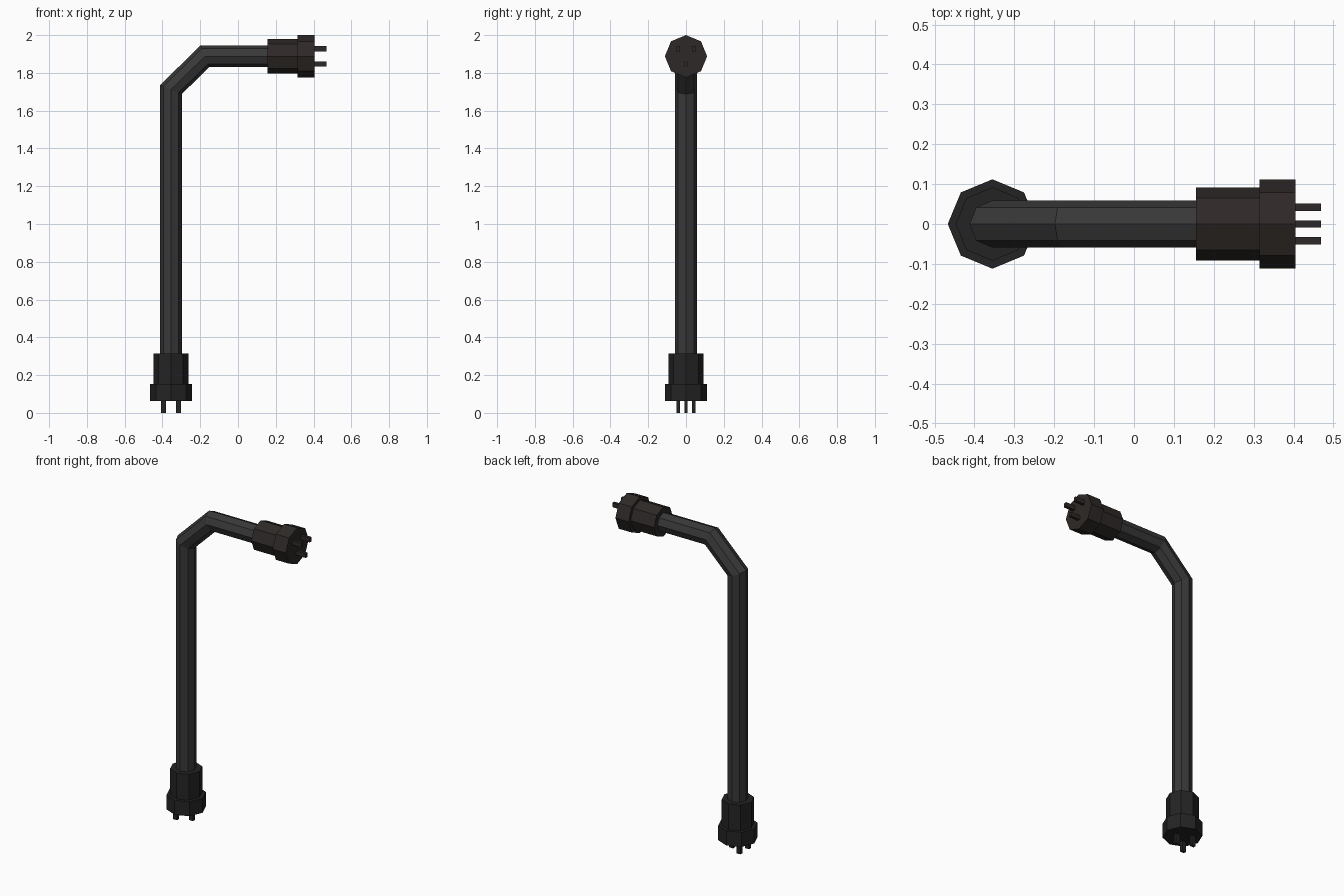
import bpy, bmesh, math
from mathutils import Vector, Matrix

if "Cube" in bpy.data.objects:
    bpy.data.objects.remove(bpy.data.objects["Cube"])

SIDES = 8


def material(name, rgb):
    m = bpy.data.materials.new(name)
    m.diffuse_color = (*rgb, 1)
    m.use_nodes = True
    m.node_tree.nodes["Principled BSDF"].inputs["Base Color"].default_value = m.diffuse_color
    return m


def skin(name, rings, mat):
    """Bridge a list of point rings into a capped solid."""
    bm = bmesh.new()
    vs = [[bm.verts.new(p) for p in ring] for ring in rings]
    for a, b in zip(vs, vs[1:]):
        for i in range(len(a)):
            j = (i + 1) % len(a)
            bm.faces.new((a[i], a[j], b[j], b[i]))
    bm.faces.new(vs[0])
    bm.faces.new(vs[-1])
    bmesh.ops.recalc_face_normals(bm, faces=bm.faces)
    me = bpy.data.meshes.new(name)
    bm.to_mesh(me)
    bm.free()
    me.materials.append(mat)
    ob = bpy.data.objects.new(name, me)
    bpy.context.collection.objects.link(ob)
    return ob


def frame(origin, outer, axis):
    """Local x = outer side of the bend, local z = outward along the plug."""
    o, a = Vector(outer), Vector(axis)
    m = Matrix((o, a.cross(o), a)).transposed().to_4x4()
    m.translation = origin
    return m


def octagon(r):
    return [(r * math.cos(t), r * math.sin(t))
            for t in (2 * math.pi * i / SIDES for i in range(SIDES))]


def plug(prefix, mtx, mat):
    # stepped octagonal housing: slim grip, then wider collar
    profile = [(0.092, 0), (0.092, 0.16), (0.112, 0.16), (0.112, 0.25)]
    skin(prefix + "_plug_housing",
         [[mtx @ Vector((x, y, z)) for x, y in octagon(r)] for r, z in profile], mat)
    # three prongs: two on the outer side, one on the inner side
    for i, (px, py) in enumerate([(0.04, -0.042), (0.04, 0.042), (-0.04, 0)]):
        rect = [(px + sx * 0.0135, py + sy * 0.009)
                for sx, sy in ((-1, -1), (1, -1), (1, 1), (-1, 1))]
        skin(f"{prefix}_prong_{i + 1}",
             [[mtx @ Vector((x, y, z)) for x, y in rect] for z in (0.24, 0.314)], mat)


cable_mat = material("cable_grey", (0.04, 0.04, 0.04))
lower_mat = material("lower_plug_black", (0.017, 0.017, 0.017))
upper_mat = material("upper_plug_brown_black", (0.027, 0.022, 0.020))

# cable: octagonal tube swept along the path with mitred bends
path = [Vector(p) for p in ((-0.355, 0, 0.30), (-0.355, 0, 1.712),
                            (-0.175, 0, 1.888), (0.17, 0, 1.888))]
rings = []
for i, p in enumerate(path):
    before = (p - path[i - 1]).normalized() if i else None
    after = (path[i + 1] - p).normalized() if i < len(path) - 1 else None
    d0, d1 = before or after, after or before
    tangent = (d0 + d1).normalized()
    side = Vector((0, 1, 0)).cross(tangent)
    stretch = 1 / tangent.dot(d0)
    rings.append([p + side * (x * 0.97 * stretch) + Vector((0, y, 0))
                  for x, y in octagon(0.059)])
skin("cable", rings, cable_mat)

# plugs at both ends
plug("lower", frame((-0.355, 0, 0.314), (-1, 0, 0), (0, 0, -1)), lower_mat)
plug("upper", frame((0.155, 0, 1.888), (0, 0, 1), (1, 0, 0)), upper_mat)
